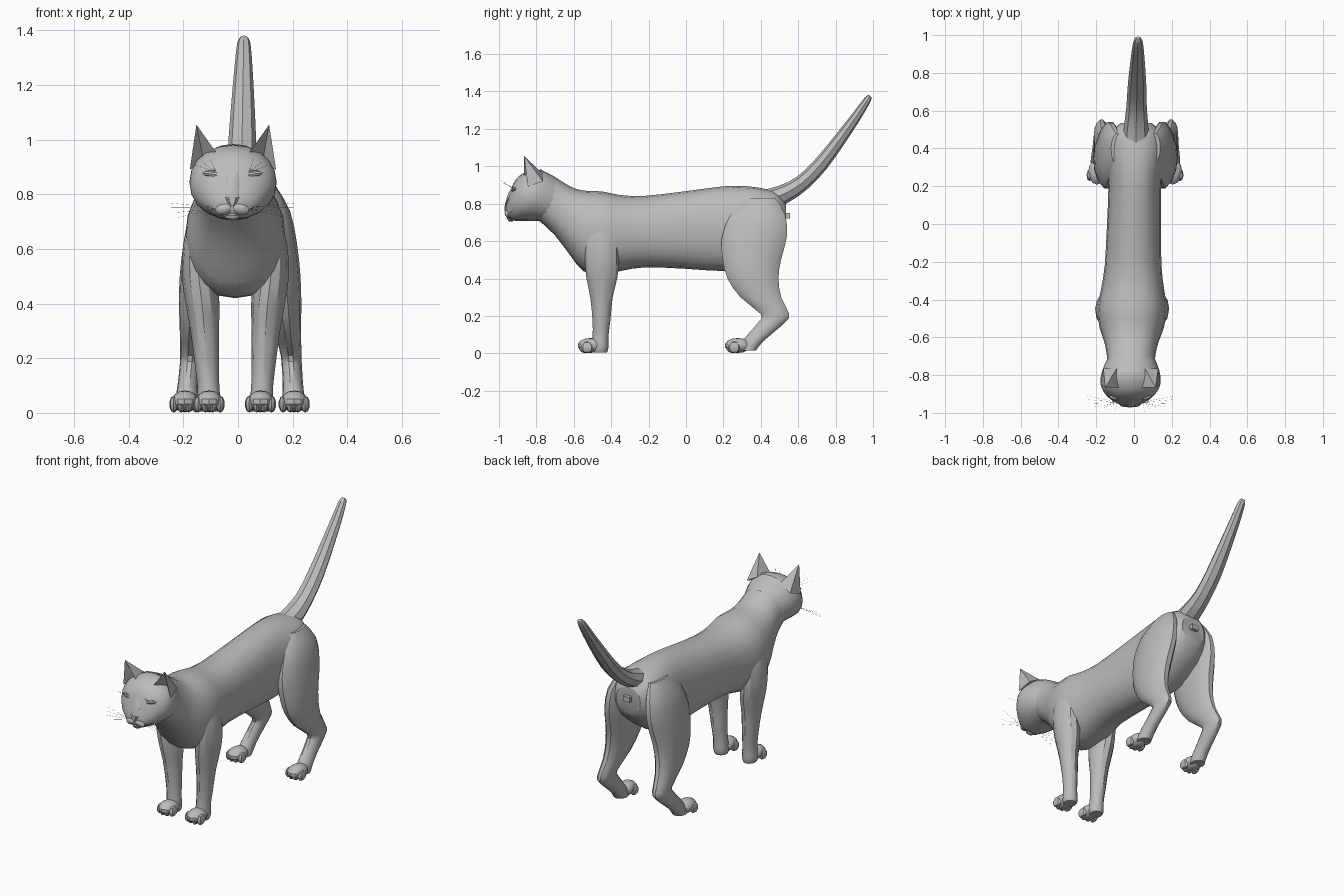
import bpy, bmesh, math
from mathutils import Vector, Matrix

cube = bpy.data.objects.get("Cube")
if cube:
    bpy.data.objects.remove(cube)

fur = bpy.data.materials.new("grey fur")
fur.use_nodes = True
GREY = (0.5, 0.5, 0.5, 1)
fur.diffuse_color = GREY
fur.node_tree.nodes["Principled BSDF"].inputs["Base Color"].default_value = GREY
parts = []
SIDES = (("left", 1), ("right", -1))


def finish(name, bm):
    """Turn a bmesh into a part, following the slight sideways lean of the spine."""
    bmesh.ops.recalc_face_normals(bm, faces=bm.faces)
    for v in bm.verts:
        v.co.x += 0.022 * v.co.y
    mesh = bpy.data.meshes.new(name)
    bm.to_mesh(mesh)
    bm.free()
    mesh.materials.append(fur)
    obj = bpy.data.objects.new(name, mesh)
    bpy.context.collection.objects.link(obj)
    parts.append(obj)
    return obj


def spline(rows, steps):
    """Insert smooth in-between rows."""
    rows = [Vector(r) for r in rows]
    out = []
    for i in range(len(rows) - 1):
        a, b = rows[max(i - 1, 0)], rows[i]
        c, d = rows[i + 1], rows[min(i + 2, len(rows) - 1)]
        for k in range(steps):
            t = k / steps
            out.append(b + (c - a) * (t / 2) + (a * 2 - b * 5 + c * 4 - d) * (t * t / 2)
                       + (b * 3 - a - c * 3 + d) * (t ** 3 / 2))
    return out + [rows[-1]]


def loft(bm, rings, sides, power=1.0):
    """Skin rings given as (centre, half-axis u, half-axis v)."""
    def bend(w):
        return math.copysign(abs(w) ** power, w)
    loops = []
    for c, u, v in rings:
        angles = [math.tau * k / sides for k in range(sides)]
        loops.append([bm.verts.new(c + u * bend(math.cos(a)) + v * bend(math.sin(a)))
                      for a in angles])
    for p, q in zip(loops, loops[1:]):
        for k in range(sides):
            n = (k + 1) % sides
            bm.faces.new((p[k], p[n], q[n], q[k]))
    bm.faces.new(loops[0])
    bm.faces.new(loops[-1])


def along_y(rows):
    """Rows of y, top, bottom, half width."""
    return [(Vector((0, y, (t + b) / 2)), Vector((w, 0, 0)), Vector((0, 0, (t - b) / 2)))
            for y, t, b, w in rows]


def up_leg(rows, s):
    """Rows of z, x, y, half width, half depth."""
    return [(Vector((s * x, y, z)), Vector((w, 0, 0)), Vector((0, d, 0)))
            for z, x, y, w, d in rows]


def blob(bm, centre, size, tilt=0, seg=10):
    m = (Matrix.Translation(centre) @ Matrix.Rotation(tilt, 4, 'Y')
         @ Matrix.Diagonal((*size, 1)))
    bmesh.ops.create_uvsphere(bm, u_segments=seg, v_segments=seg // 2 + 1, radius=1, matrix=m)


# Torso and neck
torso = [(-.78, .985, .705, .13), (-.70, .942, .63, .128), (-.62, .893, .525, .145),
         (-.55, .87, .44, .17), (-.45, .866, .42, .183), (-.35, .846, .44, .168),
         (-.22, .842, .46, .15), (0, .867, .452, .143), (.2, .893, .44, .14),
         (.32, .894, .46, .152), (.42, .88, .52, .155), (.49, .86, .58, .13),
         (.535, .80, .65, .08)]
bm = bmesh.new()
loft(bm, along_y(spline(torso, 2)), 20, 0.9)
finish("torso", bm)

# Head
head = [(-.962, .79, .745, .03), (-.95, .825, .722, .065), (-.925, .905, .71, .108),
        (-.89, .95, .708, .14), (-.85, .972, .708, .158), (-.80, .982, .708, .157),
        (-.74, .965, .70, .138), (-.68, .93, .70, .11)]
bm = bmesh.new()
loft(bm, along_y(spline(head, 2)), 20, 0.95)
finish("head", bm)

# Muzzle pads, chin, nose bridge and nose
bm = bmesh.new()
for _, s in SIDES:
    blob(bm, (s * .028, -.944, .748), (.036, .026, .024), s * .3)
blob(bm, (0, -.935, .722), (.03, .022, .018))
finish("muzzle", bm)
bm = bmesh.new()
bridge = [(-.925, .90, .82, .04), (-.95, .86, .80, .024), (-.968, .80, .775, .022)]
loft(bm, along_y(bridge), 6)
finish("nose_bridge", bm)
bm = bmesh.new()
loft(bm, [(Vector((0, -.96, z)), Vector((w, 0, 0)), Vector((0, .012, 0)))
          for z, w in ((.788, .026), (.775, .022), (.757, .006))], 6)
finish("nose", bm)

# Rows of y, z, radius for the raised tail
tail = [(.43, .82, .07), (.52, .85, .064), (.62, .91, .054), (.72, 1.01, .05),
        (.82, 1.14, .042), (.91, 1.265, .033), (.97, 1.355, .024), (.985, 1.375, .012)]
tail = spline(tail, 2)
rings = []
for i, (y, z, r) in enumerate(tail):
    a, b = tail[max(i - 1, 0)], tail[min(i + 1, len(tail) - 1)]
    across = Vector((0, a.y - b.y, b.x - a.x)).normalized()
    rings.append((Vector((0, y, z)), Vector((r, 0, 0)), across * r * .8))
bm = bmesh.new()
loft(bm, rings, 8)
finish("tail", bm)

# Small block under the tail
bm = bmesh.new()
bmesh.ops.create_cube(bm, size=1, matrix=Matrix.Translation((0, .535, .735))
                      @ Matrix.Diagonal((.045, .04, .03, 1)))
finish("under_tail_block", bm)

front_leg = [(.74, .125, -.46, .035, .06), (.62, .137, -.455, .053, .09),
             (.5, .132, -.45, .064, .092), (.4, .12, -.45, .062, .082),
             (.3, .112, -.452, .052, .06), (.18, .104, -.452, .044, .048),
             (.09, .098, -.457, .04, .042), (.03, .096, -.46, .044, .045),
             (.005, .096, -.46, .036, .038)]
hind_leg = [(.83, .10, .40, .03, .08), (.74, .128, .385, .054, .15),
            (.62, .142, .365, .066, .178), (.5, .153, .352, .068, .16),
            (.4, .164, .358, .06, .14), (.3, .174, .40, .048, .112),
            (.21, .184, .476, .038, .078), (.17, .187, .462, .037, .074),
            (.11, .192, .402, .037, .066), (.06, .195, .355, .04, .055),
            (.015, .197, .33, .04, .045)]


def paw(bm, x, y):
    """Rounded paw with four toes, toes pointing to -y."""
    blob(bm, (x, y + .065, .042), (.05, .07, .04), seg=12)
    for k in range(4):
        off = k - 1.5
        blob(bm, (x + off * .027, y + .03 + abs(off) * .011, .032), (.017, .034, .031), seg=8)


for side, s in SIDES:
    bm = bmesh.new()
    loft(bm, up_leg(spline(front_leg, 2), s), 12)
    paw(bm, s * .094, -.575)
    finish(side + "_front_leg", bm)

    bm = bmesh.new()
    loft(bm, up_leg(spline(hind_leg, 2), s), 14)
    paw(bm, s * .2, .212)
    finish(side + "_hind_leg", bm)

    # Cupped ear
    bm = bmesh.new()
    tip, inner, outer, back, side_back, cup = [bm.verts.new((s * x, y, z)) for x, y, z in (
        (.133, -.866, 1.055), (.055, -.865, .945), (.158, -.845, .89),
        (.075, -.765, .96), (.145, -.765, .92), (.108, -.80, .92))]
    for face in ((tip, inner, back), (tip, back, side_back), (tip, side_back, outer),
                 (tip, cup, inner), (tip, outer, cup), (inner, cup, back),
                 (outer, side_back, cup), (back, cup, side_back)):
        bm.faces.new(face)
    finish(side + "_ear", bm)

    # Half closed eye under a slanted brow
    bm = bmesh.new()
    blob(bm, (s * .068, -.921, .838), (.032, .012, .014), -s * .3)
    finish(side + "_eye", bm)
    bm = bmesh.new()
    blob(bm, (s * .062, -.915, .872), (.05, .018, .014), -s * .15)
    finish(side + "_brow", bm)

    # Hair-thin whiskers on cheek and brow
    bm = bmesh.new()
    hairs = [((.045, -.945, .75), (.2 + .012 * k, -.97 + .02 * k, .715 + .018 * k))
             for k in range(4)]
    hairs += [((.06, -.92, .88), (.08 + .03 * k, -.995 + .01 * k, .93 - .01 * k))
              for k in range(3)]
    for start, end in hairs:
        a, b = Vector((s * start[0], *start[1:])), Vector((s * end[0], *end[1:]))
        u = (b - a).cross(Vector((0, 0, 1))).normalized()
        v = (b - a).cross(u).normalized()
        loft(bm, [(a, u * .0007, v * .0007), (b, u * .0003, v * .0003)], 3)
    finish(side + "_whiskers", bm)

# Smooth shading with sharp creases
bpy.ops.object.select_all(action='DESELECT')
for obj in parts:
    obj.select_set(True)
bpy.context.view_layer.objects.active = parts[0]
bpy.ops.object.shade_smooth_by_angle(angle=math.radians(32))
